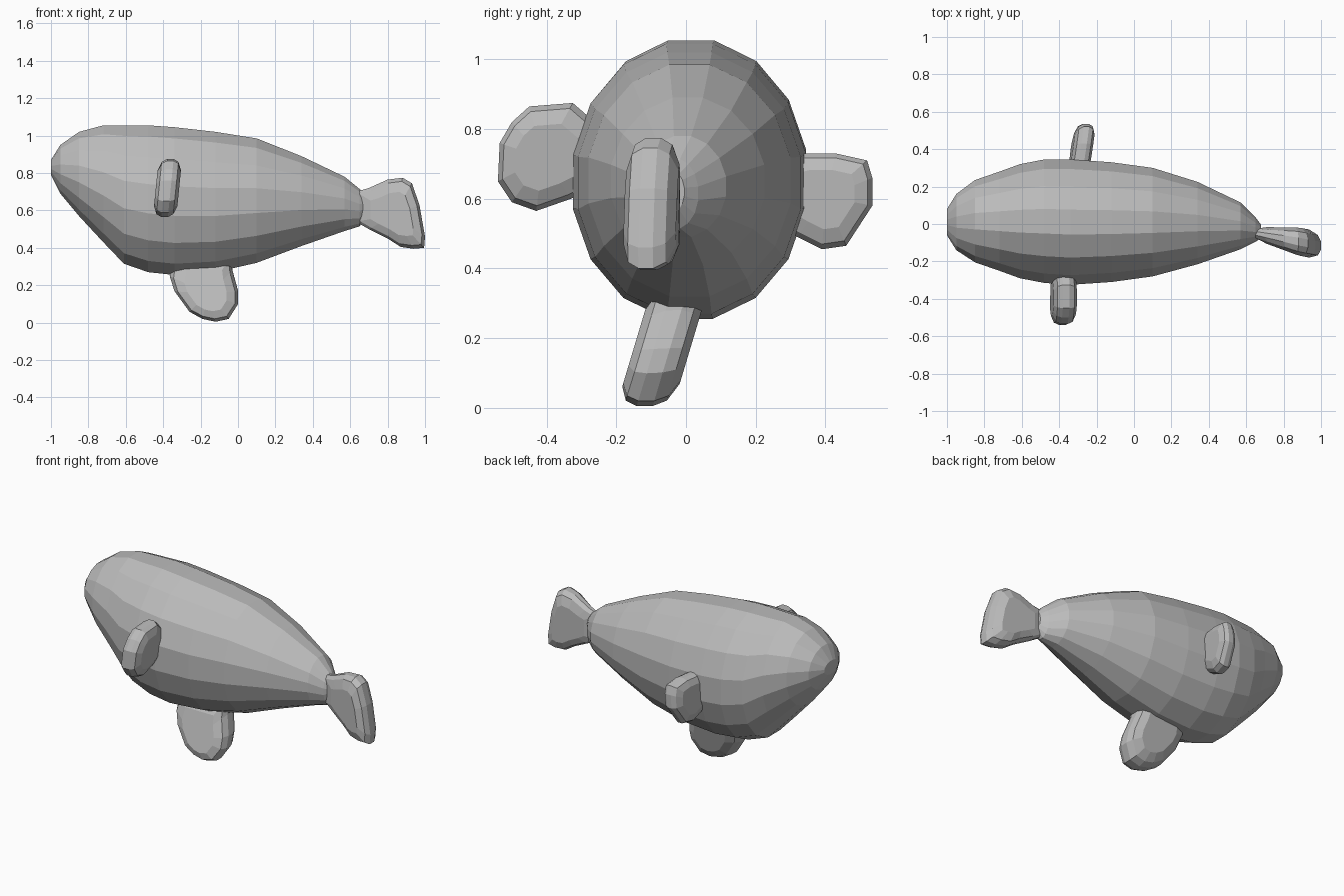
import bpy
import bmesh
from math import cos, sin, pi
from mathutils import Vector

cube = bpy.data.objects.get("Cube")
if cube:
    bpy.data.objects.remove(cube)

grey = bpy.data.materials.new("plain_grey")
grey.use_nodes = True
COLOUR = (0.5, 0.5, 0.5, 1)
grey.diffuse_color = COLOUR
grey.node_tree.nodes["Principled BSDF"].inputs["Base Color"].default_value = COLOUR


def loft(name, rings):
    """Skin a list of equal-length point rings and cap both ends."""
    bm = bmesh.new()
    loops = [[bm.verts.new(p) for p in ring] for ring in rings]
    n = len(rings[0])
    for a, b in zip(loops, loops[1:]):
        for i in range(n):
            j = (i + 1) % n
            bm.faces.new((a[i], a[j], b[j], b[i]))
    bm.faces.new(loops[0])
    bm.faces.new(loops[-1])
    bmesh.ops.recalc_face_normals(bm, faces=bm.faces)
    mesh = bpy.data.meshes.new(name)
    bm.to_mesh(mesh)
    bm.free()
    mesh.materials.append(grey)
    obj = bpy.data.objects.new(name, mesh)
    bpy.context.collection.objects.link(obj)
    return obj


def fin(name, outline, thick, place):
    """Pillow-shaped flipper: place(u, v, w) puts outline (u, v) and depth w in space."""
    mid = sum((Vector(p) for p in outline), Vector((0, 0))) / len(outline)
    rings = []
    for scale, depth in ((0.62, -0.5), (0.9, -0.36), (1, -0.14),
                         (1, 0.14), (0.9, 0.36), (0.62, 0.5)):
        pts = [mid + (Vector(p) - mid) * scale for p in outline]
        rings.append([place(p.x, p.y, depth * thick) for p in pts])
    return loft(name, rings)


# Body: x, top z, bottom z, half width, centre y
SECTIONS = [
    (-1.0, 0.87, 0.79, 0.07, 0.01), (-0.95, 0.95, 0.69, 0.15, 0.01),
    (-0.85, 1.02, 0.57, 0.22, 0.015), (-0.72, 1.055, 0.43, 0.265, 0.015),
    (-0.61, 1.055, 0.315, 0.305, 0.015), (-0.48, 1.055, 0.27, 0.33, 0.015),
    (-0.34, 1.045, 0.255, 0.335, 0.01), (-0.12, 1.02, 0.27, 0.32, 0.01),
    (0.1, 0.985, 0.32, 0.29, 0.01), (0.34, 0.89, 0.41, 0.22, 0.005),
    (0.57, 0.78, 0.49, 0.125, -0.01), (0.65, 0.715, 0.515, 0.065, -0.03),
    (0.68, 0.68, 0.56, 0.035, -0.04)]
SIDES = 16
fit = 1 / cos(pi / SIDES)
rings = []
for x, top, bottom, half, cy in SECTIONS:
    ring = []
    for i in range(SIDES):
        a = 2 * pi * (i + 0.5) / SIDES
        ring.append((x, cy + half * fit * cos(a),
                     (top + bottom) / 2 + (top - bottom) / 2 * fit * sin(a)))
    rings.append(ring)
loft("body", rings)

# Tail fluke, drifting toward the right side as it goes back
fin("tail_fluke",
    [(0.63, 0.54), (0.7, 0.5), (0.8, 0.45), (0.87, 0.405), (0.94, 0.395), (0.995, 0.4),
     (1.0, 0.46), (0.97, 0.63), (0.93, 0.745), (0.88, 0.775), (0.8, 0.765),
     (0.7, 0.72), (0.63, 0.7)], 0.15,
    lambda u, v, w: (u, -0.05 - 0.19 * (u - 0.65) + w * min(1, 0.4 + 2.4 * (u - 0.63)), v))

# Belly fin, leaning toward the right side as it goes down
fin("belly_fin",
    [(-0.35, 0.36), (-0.365, 0.25), (-0.34, 0.17), (-0.26, 0.06), (-0.19, 0.02),
     (-0.12, 0.005), (-0.05, 0.02), (0.0, 0.1), (0.0, 0.17), (-0.03, 0.28),
     (-0.04, 0.36)], 0.165,
    lambda u, v, w: (u, -0.12 + 0.3 * v + w, v + 0.05 * w * (v > 0.05)))

# Right flipper
fin("right_flipper",
    [(-0.25, 0.81), (-0.325, 0.875), (-0.45, 0.865), (-0.5, 0.82), (-0.535, 0.76),
     (-0.54, 0.65), (-0.5, 0.59), (-0.43, 0.565), (-0.33, 0.6), (-0.25, 0.64)], 0.125,
    lambda u, v, w: (-0.377 + 0.1 * (v - 0.72) + w, u, v))

# Left flipper
fin("left_flipper",
    [(0.25, 0.71), (0.33, 0.73), (0.43, 0.73), (0.52, 0.71), (0.535, 0.66), (0.535, 0.58),
     (0.46, 0.465), (0.39, 0.455), (0.32, 0.49), (0.25, 0.53)], 0.105,
    lambda u, v, w: (-0.34 + 0.15 * u + 0.07 * (v - 0.6) + w, u, v))
